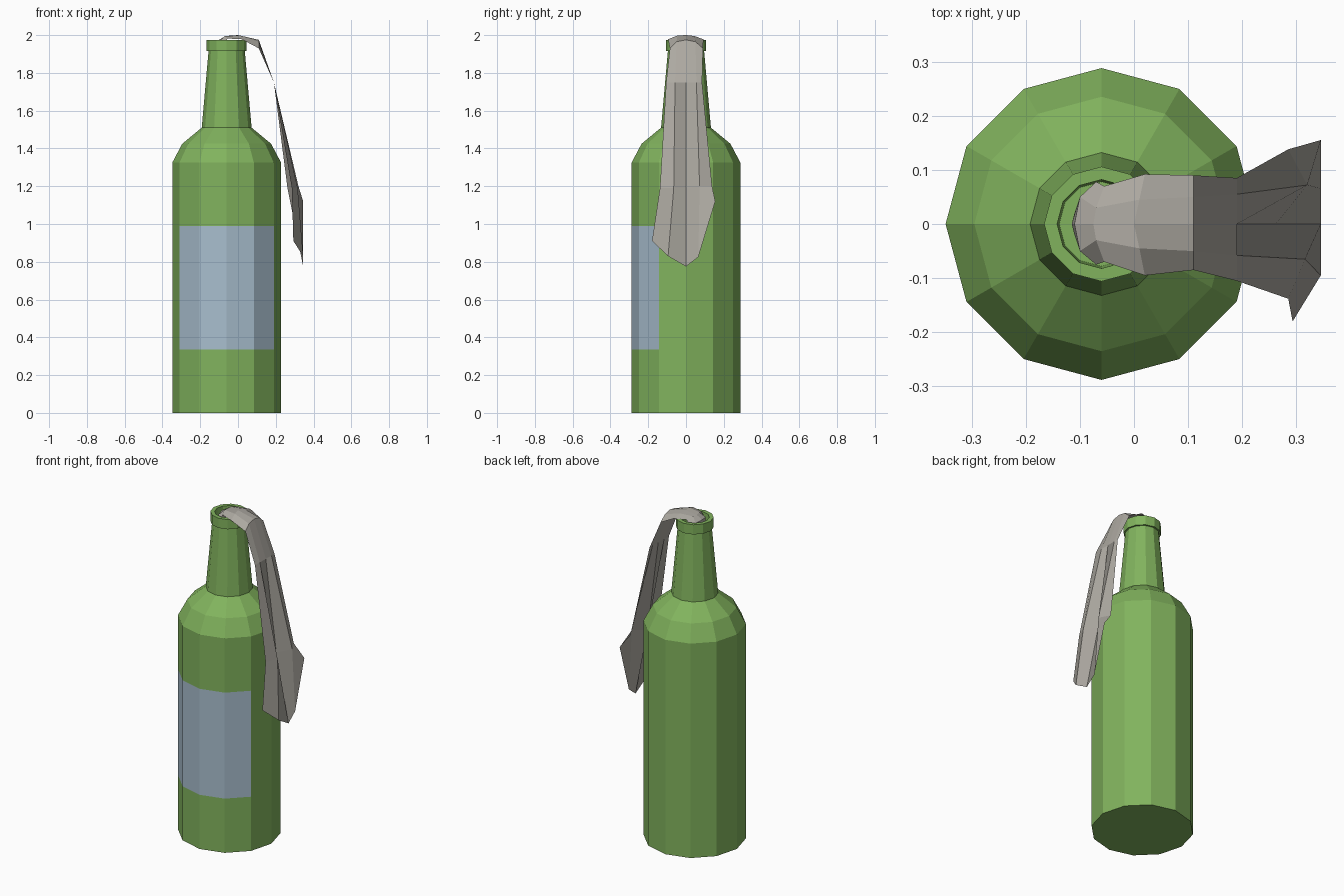
import bpy, bmesh, math

def material(name, rgb):
    m = bpy.data.materials.new(name)
    m.diffuse_color = (*rgb, 1)
    return m

green = material("green glass", (0.22, 0.45, 0.11))
blue = material("pale blue label", (0.39, 0.51, 0.61))
grey = material("grey cloth", (0.42, 0.40, 0.36))

def finish(bm, name, mats):
    me = bpy.data.meshes.new(name)
    bm.to_mesh(me)
    bm.free()
    for m in mats:
        me.materials.append(m)
    ob = bpy.data.objects.new(name, me)
    bpy.context.collection.objects.link(ob)
    return ob

# Bottle: 12-sided lathe with an open mouth; (radius, height)
N, CX = 12, -0.06
profile = [(.288, 0), (.288, .335), (.288, .99), (.288, 1.325), (.235, 1.425),
           (.132, 1.51), (.096, 1.915), (.106, 1.915), (.106, 1.975),
           (.082, 1.975), (.078, 1.80)]
bm = bmesh.new()
rings = []
for r, z in profile:
    angles = [2 * math.pi * i / N for i in range(N)]
    rings.append([bm.verts.new((CX + r * math.cos(a), r * math.sin(a), z)) for a in angles])
for k in range(len(rings) - 1):
    a, b = rings[k], rings[k + 1]
    for i in range(N):
        j = (i + 1) % N
        f = bm.faces.new((a[i], a[j], b[j], b[i]))
        # Label: middle band, the four front faces
        if k == 1 and 7 <= i <= 10:
            f.material_index = 1
bm.faces.new(rings[0][::-1])
bm.faces.new(rings[-1])
finish(bm, "bottle", [green, blue])

# Cloth strip: rows of five points from inside the mouth to the hanging end
rows = [
    [(-.10, -.04, 1.86), (-.11, -.02, 1.86), (-.115, 0, 1.86), (-.11, .02, 1.86), (-.10, .04, 1.86)],
    [(-.07, -.075, 1.955), (-.10, -.05, 1.965), (-.11, 0, 1.97), (-.10, .05, 1.965), (-.07, .078, 1.955)],
    [(-.055, -.07, 1.982), (-.07, -.03, 1.995), (-.075, 0, 1.99), (-.07, .03, 1.992), (-.055, .07, 1.982)],
    [(.02, -.095, 1.978), (.01, -.045, 1.998), (0, 0, 2.0), (.01, .045, 1.995), (.02, .092, 1.978)],
    [(.11, -.085, 1.93), (.11, -.05, 1.965), (.11, 0, 1.975), (.11, .05, 1.965), (.11, .09, 1.93)],
    [(.19, -.105, 1.75), (.19, -.058, 1.75), (.19, 0, 1.75), (.19, .055, 1.75), (.19, .085, 1.75)],
    [(.285, -.138, 1.19), (.316, -.065, 1.19), (.262, 0, 1.19), (.32, .072, 1.2), (.285, .138, 1.2)],
    [(.293, -.18, .91), (.345, -.095, .83), (.345, 0, .775), (.345, .065, .825), (.345, .155, 1.12)],
]
bm = bmesh.new()
grid = [[bm.verts.new(p) for p in row] for row in rows]
for a, b in zip(grid, grid[1:]):
    for i in range(4):
        bm.faces.new((a[i], b[i], b[i + 1], a[i + 1]))
finish(bm, "cloth_strip", [grey])
